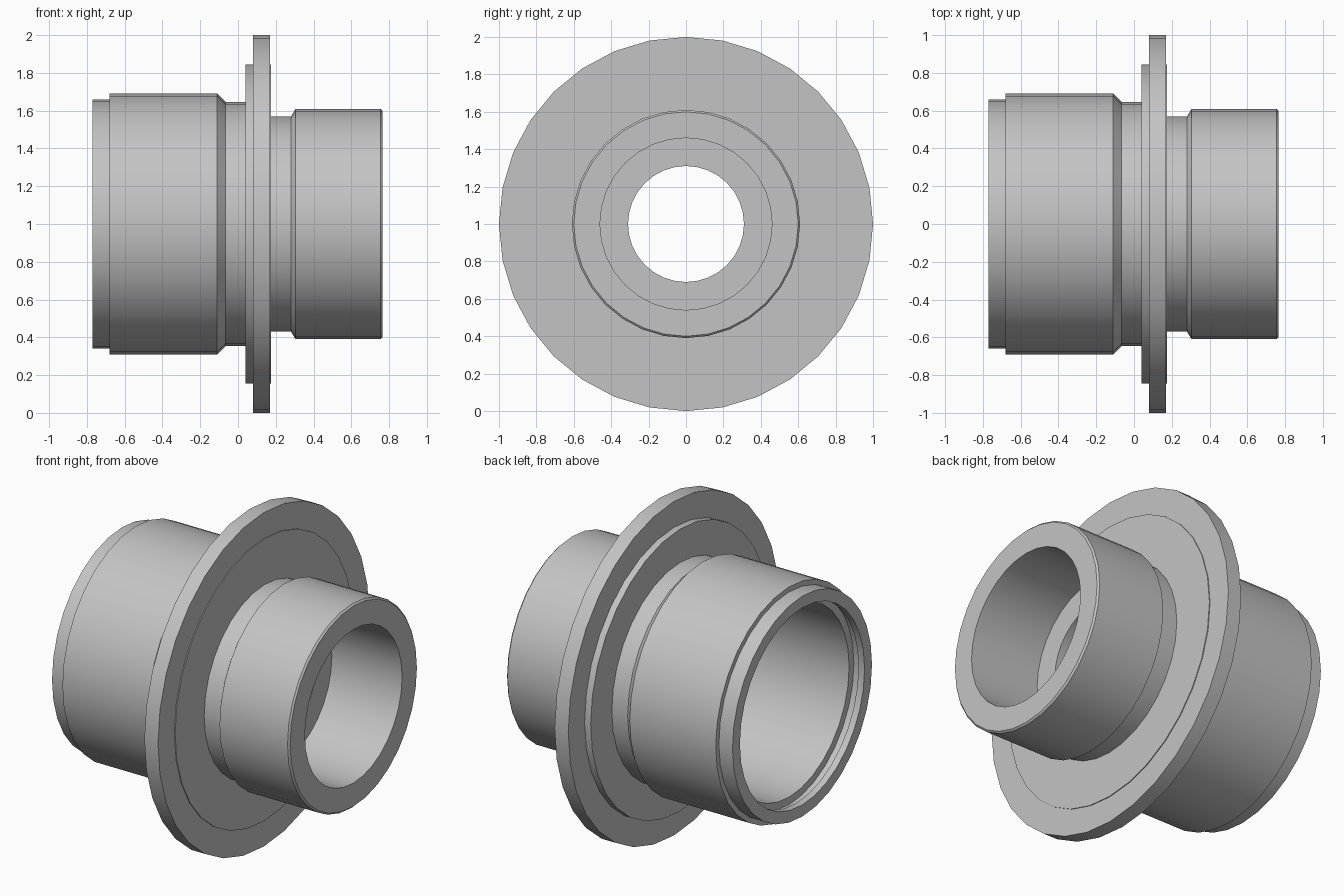
import bpy, bmesh, math

SIDES = 32
AXIS_Z = 1.0

cube = bpy.data.objects.get("Cube")
if cube:
    bpy.data.objects.remove(cube, do_unlink=True)

steel = bpy.data.materials.new("plain_grey_metal")
steel.use_nodes = True
GREY = (0.55, 0.55, 0.55, 1)
steel.diffuse_color = GREY
steel.node_tree.nodes["Principled BSDF"].inputs["Base Color"].default_value = GREY


def turned_part(name, profile):
    """Revolve a closed (x, radius) profile about the horizontal x axis."""
    bm = bmesh.new()
    rings = []
    for x, r in profile:
        ring = []
        for i in range(SIDES):
            a = math.tau * i / SIDES
            ring.append(bm.verts.new((x, r * math.sin(a), AXIS_Z + r * math.cos(a))))
        rings.append(ring)
    for k, ring in enumerate(rings):
        after = rings[(k + 1) % len(rings)]
        for i in range(SIDES):
            j = (i + 1) % SIDES
            bm.faces.new((ring[i], ring[j], after[j], after[i]))
    bmesh.ops.recalc_face_normals(bm, faces=bm.faces)
    mesh = bpy.data.meshes.new(name)
    bm.to_mesh(mesh)
    bm.free()
    mesh.materials.append(steel)
    obj = bpy.data.objects.new(name, mesh)
    bpy.context.collection.objects.link(obj)
    bpy.ops.object.select_all(action="DESELECT")
    obj.select_set(True)
    bpy.context.view_layer.objects.active = obj
    bpy.ops.object.shade_smooth_by_angle(angle=math.radians(25))
    return obj


# Hollow hub: outside from the wide end to the narrow end, then back inside
outside = [(-0.77, 0.66), (-0.68, 0.66), (-0.68, 0.69), (-0.11, 0.69),
           (-0.065, 0.645), (0.10, 0.645), (0.10, 0.57), (0.28, 0.57),
           (0.305, 0.61), (0.755, 0.61), (0.765, 0.60)]
narrow_bore = [(0.765, 0.46), (0.30, 0.46), (0.30, 0.31), (0.10, 0.31)]
wide_bore = [(0.10, 0.565), (-0.685, 0.565), (-0.685, 0.61), (-0.73, 0.61),
             (-0.73, 0.59), (-0.77, 0.59)]
turned_part("hollow_hub", outside + narrow_bore + wide_bore)

# Flange with a raised collar on one side and a thin pad on the other
turned_part("flange", [(0.04, 0.60), (0.04, 0.845), (0.08, 0.845), (0.08, 1.0),
                       (0.17, 1.0), (0.17, 0.845), (0.175, 0.845), (0.175, 0.56)])
